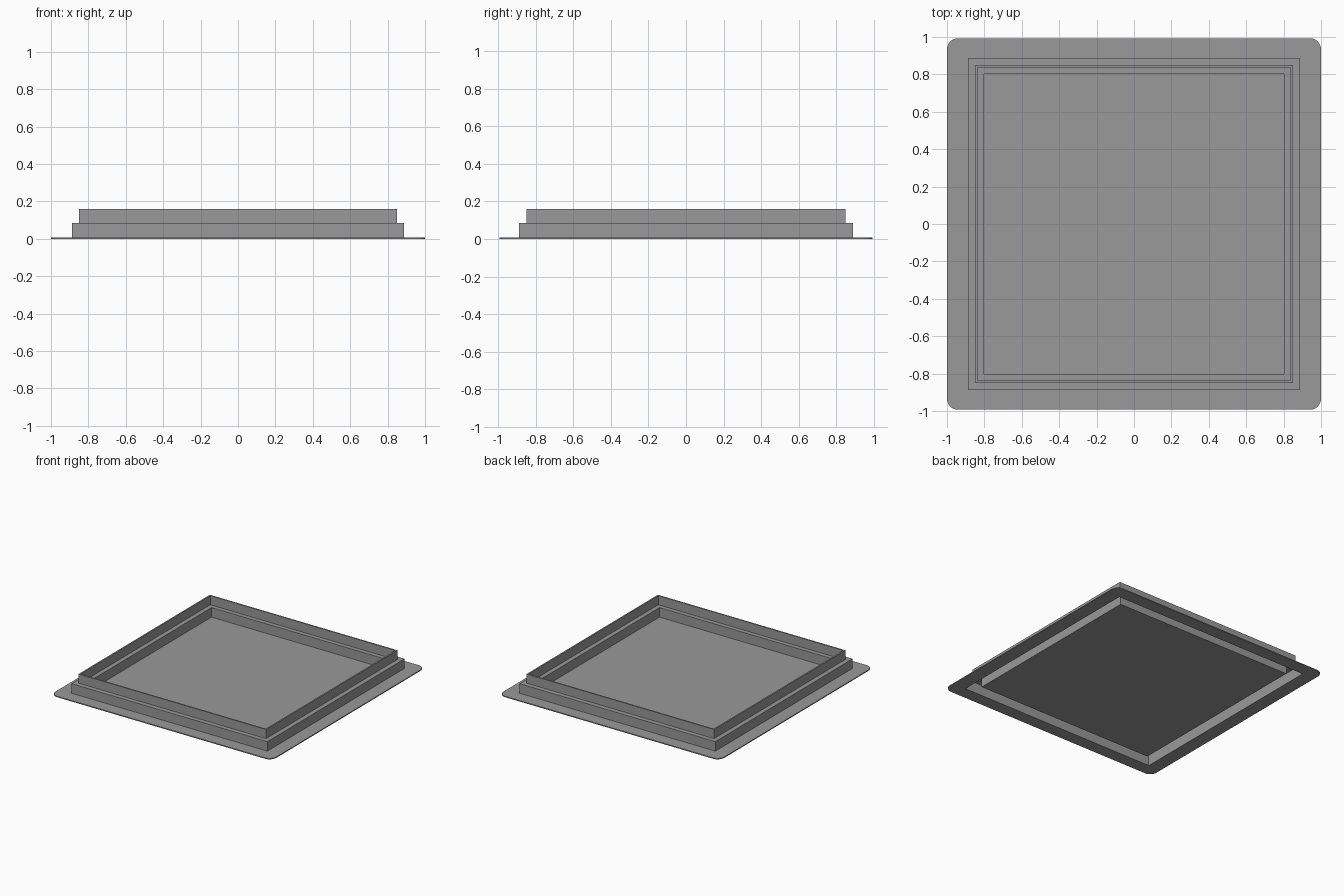
import bpy
import bmesh
from math import cos, sin, pi

cube = bpy.data.objects.get("Cube")
if cube:
    bpy.data.objects.remove(cube, do_unlink=True)

grey = bpy.data.materials.new("mid grey")
grey.use_nodes = True
colour = (0.32, 0.32, 0.32, 1)
grey.diffuse_color = colour
grey.node_tree.nodes["Principled BSDF"].inputs["Base Color"].default_value = colour

CORNERS = [(1, 1), (-1, 1), (-1, -1), (1, -1)]
WALL = 0.888
FLANGE_X, FLANGE_Y, RADIUS = 1.0, 0.993, 0.06
THICK = 0.008
ARC_STEPS = 8


def finish(name, bm):
    mesh = bpy.data.meshes.new(name)
    bm.normal_update()
    bm.to_mesh(mesh)
    bm.free()
    mesh.materials.append(grey)
    obj = bpy.data.objects.new(name, mesh)
    bpy.context.collection.objects.link(obj)
    return obj


def square(bm, half, z):
    return [bm.verts.new((sx * half, sy * half, z)) for sx, sy in CORNERS]


# Stepped tray: one folded sheet, open underneath, from outer foot to floor
profile = [(WALL, THICK), (WALL, 0.086), (0.85, 0.086), (0.85, 0.16),
           (0.838, 0.16), (0.838, 0.086), (0.802, 0.086), (0.802, THICK)]
bm = bmesh.new()
rings = [square(bm, half, z) for half, z in profile]
for low, high in zip(rings, rings[1:]):
    for i in range(4):
        j = (i + 1) % 4
        bm.faces.new((low[i], low[j], high[j], high[i]))
bm.faces.new(rings[-1])
finish("stepped_tray", bm)

# Thin flange with rounded corners around the foot of the tray
bm = bmesh.new()
inner = square(bm, WALL, THICK)
arcs = []
for k, (sx, sy) in enumerate(CORNERS):
    cx, cy = sx * (FLANGE_X - RADIUS), sy * (FLANGE_Y - RADIUS)
    angles = [k * pi / 2 + s * pi / 2 / ARC_STEPS for s in range(ARC_STEPS + 1)]
    arcs.append([bm.verts.new((cx + RADIUS * cos(a), cy + RADIUS * sin(a), THICK))
                 for a in angles])
for k in range(4):
    nxt = (k + 1) % 4
    for a, b in zip(arcs[k], arcs[k][1:]):
        bm.faces.new((inner[k], a, b))
    bm.faces.new((inner[k], arcs[k][-1], arcs[nxt][0], inner[nxt]))
flange = finish("flange", bm)
solid = flange.modifiers.new("thickness", 'SOLIDIFY')
solid.thickness = THICK
solid.offset = -1
